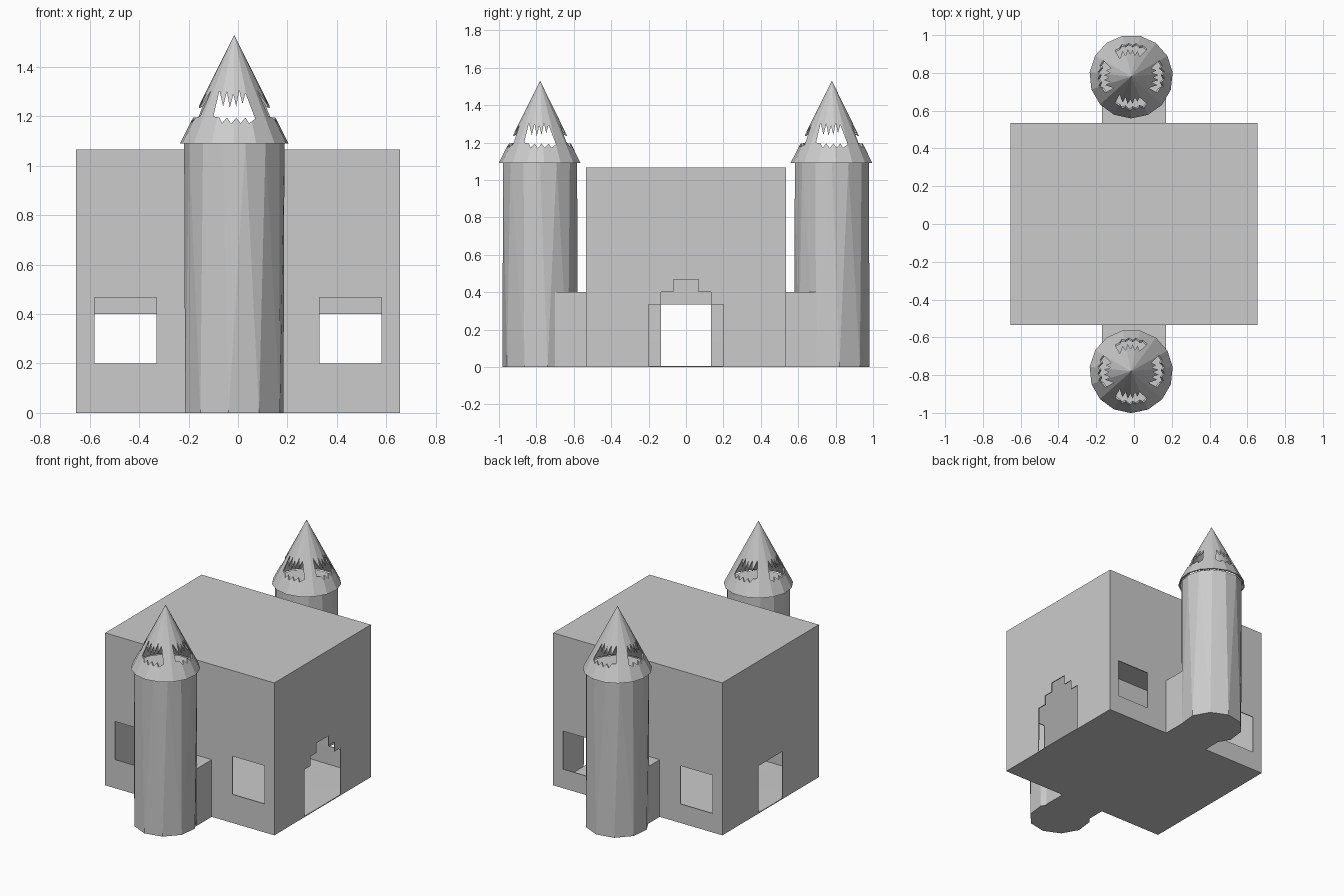
import bpy, bmesh, math
from mathutils import Vector

cube = bpy.data.objects.get("Cube")
if cube:
    bpy.data.objects.remove(cube)

stone = bpy.data.materials.new("grey_stone")
stone.use_nodes = True
GREY = (0.6, 0.6, 0.6, 1)
stone.diffuse_color = GREY
stone.node_tree.nodes["Principled BSDF"].inputs["Base Color"].default_value = GREY

WIDTH, DEPTH, HEIGHT = 1.31, 1.067, 1.067
TOWER_X, TOWER_Y, EAVE, PEAK = -0.015, 0.78, 1.09, 1.53


def finish(name, bm):
    bmesh.ops.recalc_face_normals(bm, faces=bm.faces)
    mesh = bpy.data.meshes.new(name)
    bm.to_mesh(mesh)
    bm.free()
    mesh.materials.append(stone)
    obj = bpy.data.objects.new(name, mesh)
    bpy.context.collection.objects.link(obj)
    return obj


def box(x0, x1, y0, y1, z0, z1):
    bm = bmesh.new()
    bmesh.ops.create_cube(bm, size=1)
    for v in bm.verts:
        v.co = (x0 + (v.co.x + 0.5) * (x1 - x0),
                y0 + (v.co.y + 0.5) * (y1 - y0),
                z0 + (v.co.z + 0.5) * (z1 - z0))
    bm.normal_update()
    return bm


def add_thickness(obj):
    mod = obj.modifiers.new("wall_thickness", "SOLIDIFY")
    mod.thickness = 0.006
    mod.offset = -1


def ring(bm, sides, radius, z, turn=0.0):
    return [bm.verts.new((radius * math.cos(math.tau * i / sides + turn),
                          radius * math.sin(math.tau * i / sides + turn), z))
            for i in range(sides)]


# Openings: wall axis, wall side, span along the wall, span in height
openings = []
for s in (-1, 1):
    span = sorted((s * 0.33, s * 0.58))
    openings.append((1, -1, span, (0.2, 0.467)))
    openings.append((1, 1, span, (0.133, 0.4)))
    openings.append((1, s, (-0.17, 0.17), (0, 0.4)))
openings.append((0, -1, (-0.133, 0.133), (0, 0.333)))
for half, top in ((0.2, 0.333), (0.133, 0.4), (0.067, 0.467)):
    openings.append((0, 1, (-half, half), (0, top)))

# Hollow main hall with windows and doors
bm = box(-WIDTH / 2, WIDTH / 2, -DEPTH / 2, DEPTH / 2, 0, HEIGHT)
cuts = set()
for axis, side, span, heights in openings:
    cuts |= {(1 - axis, c) for c in span} | {(2, z) for z in heights if z > 0}
for axis, c in sorted(cuts):
    normal = Vector((0, 0, 0))
    normal[axis] = 1
    bmesh.ops.bisect_plane(bm, geom=bm.verts[:] + bm.edges[:] + bm.faces[:],
                           plane_co=normal * c, plane_no=normal)
bm.normal_update()


def in_opening(face):
    c = face.calc_center_median()
    return any(face.normal[a] * s > 0.9 and u[0] < c[1 - a] < u[1] and h[0] < c.z < h[1]
               for a, s, u, h in openings)


bmesh.ops.delete(bm, geom=[f for f in bm.faces if in_opening(f)], context="FACES")
add_thickness(finish("main_hall", bm))


# Jagged outline for the roof openings, pushed through the roof
def jagged_cutter(name, along_y):
    upper = [(-0.085, 1.20), (-0.06, 1.305), (-0.045, 1.24), (-0.03, 1.30), (-0.018, 1.235),
             (-0.004, 1.29), (0.008, 1.24), (0.02, 1.305), (0.033, 1.25), (0.045, 1.295),
             (0.085, 1.19)]
    lower = [(0.06, 1.172), (0.045, 1.195), (0.025, 1.172), (0.008, 1.195), (-0.012, 1.17),
             (-0.03, 1.195), (-0.05, 1.172), (-0.06, 1.195)]
    bm = bmesh.new()
    outline = [bm.verts.new((u, -0.4, z) if along_y else (-0.4, u, z)) for u, z in upper + lower]
    face = bm.faces.new(outline)
    push = (0, 0.8, 0) if along_y else (0.8, 0, 0)
    new = bmesh.ops.extrude_face_region(bm, geom=[face], use_keep_orig=True)
    bmesh.ops.translate(bm, vec=push,
                        verts=[g for g in new["geom"] if isinstance(g, bmesh.types.BMVert)])
    obj = finish(name, bm)
    obj.hide_render = True
    obj.display_type = "WIRE"
    return obj


for side, label in ((-1, "front"), (1, "back")):
    place = (TOWER_X, side * TOWER_Y, 0)

    # Passage joining the hall and the tower, open at both ends
    y0, y1 = sorted((side * DEPTH / 2, side * 0.7))
    bm = box(-0.17, 0.17, y0, y1, 0, 0.4)
    bmesh.ops.delete(bm, geom=[f for f in bm.faces if abs(f.normal.y) > 0.9], context="FACES")
    add_thickness(finish(label + "_passage", bm))

    # Faceted tower shaft with fewer sides at its foot
    bm = bmesh.new()
    points = ring(bm, 10, 0.203, 0, 0.2) + ring(bm, 14, 0.203, EAVE)
    bmesh.ops.convex_hull(bm, input=points)
    finish(label + "_tower", bm).location = place

    # Hollow pointed roof
    bm = bmesh.new()
    sides = 15
    outer, inner = ring(bm, sides, 0.221, EAVE, 0.1), ring(bm, sides, 0.211, EAVE, 0.1)
    tip, inner_tip = bm.verts.new((0, 0, PEAK)), bm.verts.new((0, 0, PEAK - 0.02))
    for i in range(sides):
        j = (i + 1) % sides
        bm.faces.new((outer[i], outer[j], tip))
        bm.faces.new((inner[j], inner[i], inner_tip))
        bm.faces.new((outer[j], outer[i], inner[i], inner[j]))
    roof = finish(label + "_roof", bm)
    roof.location = place

    # Four jagged openings in each roof
    for along_y in (True, False):
        name = label + ("_lengthwise_cutter" if along_y else "_crosswise_cutter")
        cutter = jagged_cutter(name, along_y)
        cutter.location = place
        mod = roof.modifiers.new(name, "BOOLEAN")
        mod.operation = "DIFFERENCE"
        mod.solver = "EXACT"
        mod.object = cutter
